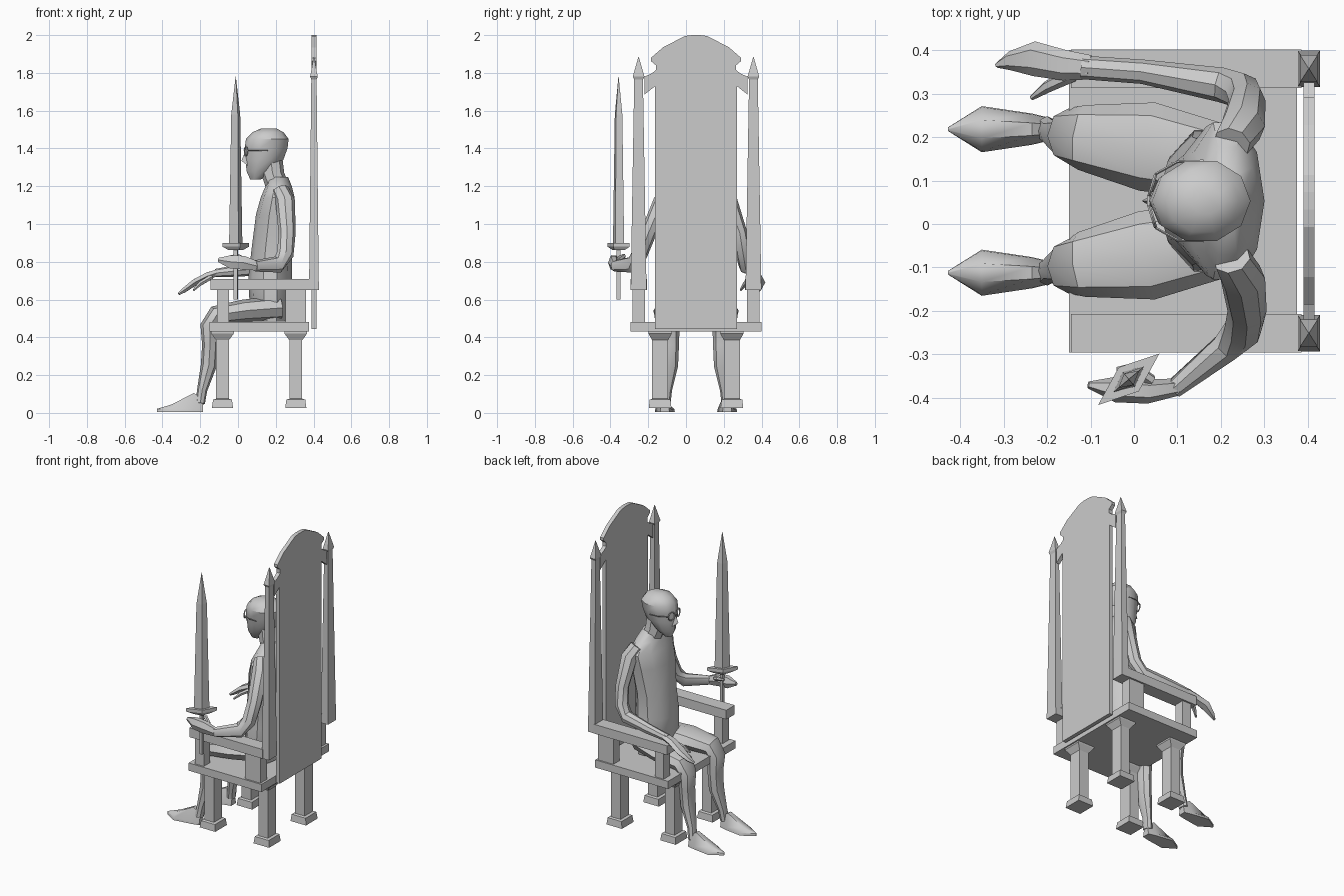
import bpy, bmesh
from math import sin, cos, pi, radians, sqrt
from mathutils import Vector, Matrix

CY = 0.053          # chair and sitter centre line
SIDES = ((-1, "left"), (1, "right"))


def loft(name, rings, smooth=False):
    """Skin a list of equal-length point rings and cap both ends."""
    bm = bmesh.new()
    vs = [[bm.verts.new(p) for p in r] for r in rings]
    n = len(rings[0])
    for a, b in zip(vs, vs[1:]):
        for i in range(n):
            j = (i + 1) % n
            bm.faces.new((a[i], a[j], b[j], b[i]))
    bm.faces.new(vs[0][::-1])
    bm.faces.new(vs[-1])
    bmesh.ops.recalc_face_normals(bm, faces=bm.faces)
    me = bpy.data.meshes.new(name)
    bm.to_mesh(me)
    bm.free()
    ob = bpy.data.objects.new(name, me)
    bpy.context.collection.objects.link(ob)
    if smooth:
        bpy.ops.object.select_all(action='DESELECT')
        ob.select_set(True)
        bpy.context.view_layer.objects.active = ob
        bpy.ops.object.shade_smooth_by_angle(angle=radians(40))
    return ob


def box(name, x0, x1, y0, y1, z0, z1):
    return loft(name, [[(x0, y0, z), (x1, y0, z), (x1, y1, z), (x0, y1, z)] for z in (z0, z1)])


def square_post(name, x, y, secs):
    """Vertical four-sided post; sections are (z, half x, half y)."""
    return loft(name, [[(x + i * a, y + j * b, z) for i, j in ((-1, -1), (1, -1), (1, 1), (-1, 1))]
                       for z, a, b in secs])


def z_loft(name, secs, n=8):
    """Horizontal oval sections (z, x front, x back, half y) around the centre line."""
    return loft(name, [[((a + b) / 2 + (b - a) / 2 * cos(2 * pi * i / n), CY + h * sin(2 * pi * i / n), z)
                        for i in range(n)] for z, a, b, h in secs], True)


def limb(name, pts, n=8):
    """Tube along points (x, y, z, side radius, other radius)."""
    ps = [Vector(p[:3]) for p in pts]
    rings = []
    for i, p in enumerate(pts):
        t = (ps[min(i + 1, len(ps) - 1)] - ps[max(i - 1, 0)]).normalized()
        side = Vector((0, 1, 0))
        side = (side - t * side.dot(t)).normalized()
        up = t.cross(side)
        rings.append([ps[i] + side * p[3] * cos(2 * pi * k / n) + up * p[4] * sin(2 * pi * k / n)
                      for k in range(n)])
    return loft(name, rings, True)


# seat
box("seat", -0.15, 0.375, -0.295, 0.40, 0.43, 0.48)

# legs, armrests, armrest supports and back posts
leg = [(0.026, .056, .06), (0.07, .05, .055), (0.075, .034, .042), (0.385, .034, .042),
       (0.42, .06, .062), (0.43, .06, .062)]
for s, side in SIDES:
    for x, end in ((-0.082, "front"), (0.306, "back")):
        square_post(f"{end}_leg_{side}", x, CY + s * 0.19, leg)
    ya = CY + s * 0.304
    box(f"armrest_{side}", -0.145, 0.385, ya - .044, ya + .044, 0.65, 0.71)
    for x, w, end in ((-0.08, .032, "front"), (0.306, .055, "back")):
        box(f"{end}_arm_support_{side}", x - w, x + w, ya - .033, ya + .033, 0.48, 0.65)
    square_post(f"back_post_{side}", 0.402, ya,
                [(0.65, .026, .042), (1.765, .014, .023), (1.78, .02, .031), (1.885, .001, .001)])

# back panel with shaped crest, half profile (offset from centre, z) mirrored
half = [(0.216, 0.445), (0.216, 1.73), (0.272, 1.686), (0.272, 1.78), (0.235, 1.797),
        (0.212, 1.815), (0.212, 1.84), (0.238, 1.862), (0.238, 1.88), (0.175, 1.935), (0.06, 1.995), (0.02, 2.0)]
outline = half + [(-a, z) for a, z in reversed(half)]
loft("back_panel", [[(x, CY + a, z) for a, z in outline] for x in (0.39, 0.415)])

# sword: blade, guard and grip, turned around its own axis
turn = Matrix.Translation((-0.012, -0.357, 0)) @ Matrix.Rotation(radians(40), 4, 'Z')


def sword_part(name, secs):
    ob = loft(name, [[(a, 0, z), (0, b, z), (-a, 0, z), (0, -b, z)] for z, a, b in secs])
    ob.matrix_world = turn


sword_part("sword_blade", [(0.89, .046, .022), (1.58, .031, .017), (1.78, .001, .001)])
sword_part("sword_guard", [(0.862, .05, .028), (0.88, .092, .036), (0.9, .092, .036)])
sword_part("sword_grip", [(0.6, .014, .014), (0.87, .014, .014)])

# sitter: torso, neck and head
z_loft("torso", [(0.485, .10, .26, .15), (0.6, .06, .285, .17), (0.72, .055, .285, .155), (0.87, .072, .285, .15),
                 (1.05, .095, .30, .18), (1.14, .12, .30, .19), (1.2, .145, .285, .13), (1.25, .16, .265, .06)], 10)
z_loft("neck", [(1.2, .145, .275, .07), (1.27, .12, .245, .058), (1.35, .11, .235, .055)])
z_loft("head", [(1.235, .065, .12, .022), (1.28, .045, .18, .055), (1.34, .04, .24, .075), (1.4, .035, .262, .088),
                (1.45, .042, .268, .097), (1.485, .075, .242, .075), (1.505, .12, .205, .03)], 10)
loft("nose", [[(.055, CY - .006, 1.39), (.055, CY + .006, 1.39), (.045, CY, 1.4)],
              [(.05, CY - .02, 1.31), (.05, CY + .02, 1.31), (.018, CY, 1.335)]])

# spectacles: two rims, a bridge and temples
for s, side in SIDES:
    bpy.ops.mesh.primitive_torus_add(location=(0.042, CY + s * .036, 1.385), rotation=(0, pi / 2, s * -0.3),
                                     major_radius=.025, minor_radius=.004, major_segments=12, minor_segments=5)
    bpy.context.object.name = f"spectacle_rim_{side}"
    limb(f"spectacle_temple_{side}", [(.05, CY + s * .062, 1.39, .003, .003), (.1, CY + s * .09, 1.39, .003, .003),
                                      (.16, CY + s * .092, 1.388, .003, .003)], 4)
box("spectacle_bridge", .03, .037, CY - .012, CY + .012, 1.388, 1.394)

# legs and feet
for s, side in SIDES:
    def y(d):
        return CY + s * d
    limb(f"sitter_leg_{side}", [
        (.22, y(.085), .555, .085, .065), (.03, y(.125), .54, .103, .06), (-.12, y(.146), .515, .075, .052),
        (-.15, y(.15), .46, .063, .05), (-.148, y(.145), .36, .055, .042), (-.155, y(.145), .25, .05, .042),
        (-.19, y(.157), .12, .03, .027), (-.2, y(.165), .05, .03, .025)])
    loft(f"foot_{side}", [[(x, y(.165) + k * w, z) for k, z in
                           ((-1, .004), (1, .004), (.95, .02), (.4, h), (-.4, h), (-.95, .02))]
                          for x, w, h in ((-.185, .024, .075), (-.235, .036, .105), (-.35, .053, .045),
                                          (-.428, .004, .022))], True)

# raised arm gripping the sword
limb("arm_left", [(.225, -.08, 1.18, .04, .045), (.25, -.125, 1.12, .048, .052), (.26, -.2, .95, .042, .045),
                  (.25, -.245, .84, .042, .045), (.21, -.285, .785, .035, .045), (.09, -.38, .778, .022, .03)])
limb("hand_left", [(.1, -.375, .778, .02, .028), (.03, -.385, .795, .028, .042), (-.04, -.38, .8, .03, .04),
                   (-.105, -.37, .81, .008, .012)], 6)
limb("thumb_left", [(.04, -.36, .81, .014, .014), (.0, -.33, .83, .013, .013), (-.04, -.335, .83, .006, .006)], 6)

# arm lying on the armrest
limb("arm_right", [(.225, .186, 1.18, .04, .045), (.25, .225, 1.12, .048, .052), (.26, .285, .95, .04, .042),
                   (.25, .305, .84, .042, .042), (.2, .32, .775, .04, .04), (.02, .35, .755, .028, .033),
                   (-.12, .36, .74, .027, .022)])
limb("hand_right", [(-.1, .36, .745, .028, .02), (-.16, .365, .725, .035, .022), (-.23, .38, .69, .04, .02),
                    (-.285, .375, .65, .022, .015), (-.315, .365, .63, .006, .008)], 6)
limb("thumb_right", [(-.14, .345, .72, .018, .014), (-.2, .315, .685, .014, .013), (-.235, .29, .65, .006, .006)], 6)
